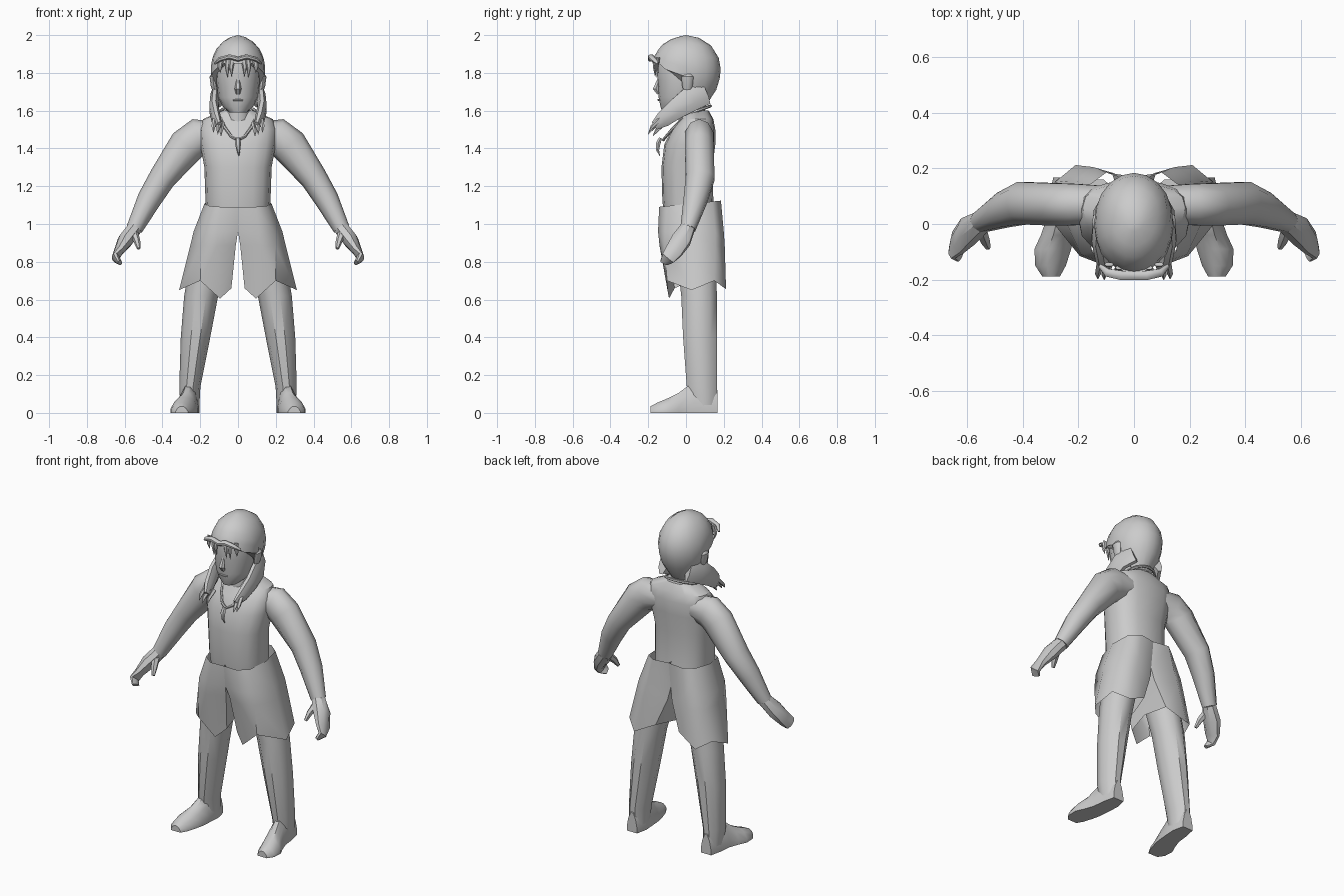
import bpy, bmesh, math
from mathutils import Vector

grey = bpy.data.materials.new("plain_grey")
grey.diffuse_color = (0.6, 0.6, 0.6, 1)


def finish(name, rings, mirror=False, caps=True, angle=40):
    """Skin a list of equal-length closed rings and make an object."""
    bm = bmesh.new()
    loops = [[bm.verts.new(p) for p in r] for r in rings]
    n = len(loops[0])
    for lo, hi in zip(loops, loops[1:]):
        for i in range(n):
            j = (i + 1) % n
            bm.faces.new((lo[i], lo[j], hi[j], hi[i]))
    if caps:
        bm.faces.new(loops[0])
        bm.faces.new(loops[-1])
    bmesh.ops.remove_doubles(bm, verts=bm.verts, dist=0.0005)
    bmesh.ops.recalc_face_normals(bm, faces=bm.faces)
    me = bpy.data.meshes.new(name)
    bm.to_mesh(me)
    bm.free()
    for p in me.polygons:
        p.use_smooth = True
    me.set_sharp_from_angle(angle=math.radians(angle))
    me.materials.append(grey)
    ob = bpy.data.objects.new(name, me)
    bpy.context.collection.objects.link(ob)
    if mirror:
        ob.modifiers.new("mirror", 'MIRROR').use_mirror_merge = False
    return ob


def stack(name, rows, n=16, power=1.0, **kw):
    """Horizontal oval rings: (z, centre x, half width, y front, y back)."""
    rings = []
    for z, cx, rx, y0, y1 in rows:
        ring = []
        for i in range(n):
            a = math.tau * i / n
            c, s = math.cos(a), math.sin(a)
            c = math.copysign(abs(c) ** power, c)
            s = math.copysign(abs(s) ** power, s)
            ring.append((cx + rx * c, (y0 + y1) / 2 + (y1 - y0) / 2 * s, z))
        rings.append(ring)
    return finish(name, rings, **kw)


def tube(name, rows, n=8, hint=(0, 1, 0), **kw):
    """Oval tube along a path: (x, y, z, radius along hint, radius across)."""
    pts = [Vector(r[:3]) for r in rows]
    rings = []
    for k, r in enumerate(rows):
        d = (pts[min(k + 1, len(pts) - 1)] - pts[max(k - 1, 0)]).normalized()
        u = Vector(hint)
        u = (u - d * u.dot(d)).normalized()
        v = d.cross(u)
        rings.append([pts[k] + u * r[3] * math.cos(math.tau * (i + .5) / n)
                      + v * r[4] * math.sin(math.tau * (i + .5) / n) for i in range(n)])
    return finish(name, rings, **kw)


# torso, rising into the neck base
stack("torso", [(1.04, 0, .165, -.115, .15), (1.12, 0, .172, -.125, .145),
                (1.30, 0, .178, -.13, .14), (1.42, 0, .20, -.115, .155),
                (1.50, 0, .205, -.075, .155), (1.555, 0, .185, -.03, .145),
                (1.60, 0, .085, -.01, .12)], power=.8)
stack("neck", [(1.52, 0, .07, -.04, .11), (1.68, 0, .06, -.04, .09)], n=12)

# arms, hands and thumbs
tube("arm", [(.10, .07, 1.47, .07, .07), (.21, .07, 1.46, .078, .10),
             (.27, .07, 1.415, .08, .098), (.40, .075, 1.245, .08, .072),
             (.47, .05, 1.13, .066, .064), (.548, .01, .975, .042, .044)],
     n=10, mirror=True)
tube("hand", [(.545, .01, .98, .04, .042), (.595, -.025, .915, .055, .043),
              (.632, -.065, .855, .05, .026), (.648, -.095, .82, .04, .02),
              (.625, -.115, .795, .025, .012)], mirror=True)
tube("thumb", [(.555, -.01, .96, .025, .025), (.535, -.06, .91, .02, .018),
               (.525, -.085, .87, .01, .01)], n=6, mirror=True)

# shorts: half a waist flowing into one leg with a jagged hem
waist = [(0, -.14), (.09, -.142), (.15, -.1), (.178, .02),
         (.16, .14), (.1, .185), (0, .17), (0, .02)]
hip = [(0, -.125), (.11, -.148), (.19, -.11), (.235, .02),
       (.215, .155), (.13, .2), (0, .15), (0, .02)]
crotch = [(.012, -.10), (.11, -.14), (.195, -.115), (.253, .025),
          (.235, .155), (.15, .205), (.015, .16), (.012, .03)]
hem = [(.035, -.06, .66), (.095, -.09, .605), (.2, -.10, .70), (.312, .03, .65),
       (.285, .15, .70), (.21, .212, .655), (.08, .185, .72), (.035, .05, .71)]
finish("shorts", [[(x, y, 1.107 + .1 * (y - .02)) for x, y in waist],
                  [(x, y, .96) for x, y in hip],
                  [(x, y, .885) for x, y in crotch], hem],
       mirror=True, caps=False, angle=50)

# legs
stack("leg", [(.03, .255, .05, .02, .165), (.14, .255, .056, .0, .168),
              (.40, .225, .078, -.02, .168), (.62, .195, .09, -.03, .168),
              (.88, .14, .10, -.06, .165)], n=10, mirror=True)

# feet: upright slices running from heel to toe, turned outwards
foot = []
for y, cx, w, h in [(.168, .255, .035, .12), (.10, .255, .05, .15), (.02, .262, .052, .15),
                    (-.04, .275, .06, .105), (-.09, .292, .066, .08),
                    (-.15, .30, .055, .055), (-.188, .298, .032, .035)]:
    foot.append([(cx + w * a, y, h * b) for a, b in
                 ((-1, .0), (-1, .25), (-.7, .7), (-.25, 1), (.25, 1), (.7, .7), (1, .25), (1, .0))])
finish("foot", foot, mirror=True, angle=45)

# face and nose
stack("face", [(1.59, 0, .045, -.125, .0), (1.62, 0, .08, -.135, .05),
               (1.67, 0, .105, -.145, .09), (1.76, 0, .115, -.15, .10),
               (1.84, 0, .12, -.158, .10), (1.90, 0, .11, -.145, .10)])
tube("nose", [(0, -.14, 1.77, .01, .008), (0, -.16, 1.715, .018, .018),
              (0, -.145, 1.69, .01, .012)], n=6)
tube("lips", [(-.025, -.14, 1.655, .005, .004), (0, -.146, 1.657, .006, .006),
              (.025, -.14, 1.655, .005, .004)], n=6)
stack("ear", [(1.69, .118, .012, -.01, .02), (1.73, .128, .016, -.02, .035),
              (1.78, .134, .017, -.025, .04), (1.795, .128, .012, -.01, .03)],
      n=8, mirror=True)

# hair cap: columns run from the crown down to a hairline that drops behind the ears
PROFILE = [(2.0, 0), (1.985, .38), (1.945, .72), (1.88, .94), (1.82, 1),
           (1.77, .97), (1.71, .87), (1.62, .55)]


def spread(z):
    for (za, fa), (zb, fb) in zip(PROFILE, PROFILE[1:]):
        if z >= zb:
            return fa + (fb - fa) * (za - z) / (za - zb)
    return PROFILE[-1][1]


hair = []
for za, _ in PROFILE:
    ring = []
    for i in range(20):
        a = math.tau * i / 20
        s = math.sin(a)
        low = 1.78 - .065 * s if s < .05 else max(1.62, 1.78 - .3 * s)
        if s < -.7:
            low = 1.85
        z = 2 - (2 - za) * (2 - low) / .38
        f = spread(z)
        ring.append((.145 * f * math.cos(a), .184 * f * s, z))
    hair.append(ring)
finish("hair_cap", hair, angle=60)

# side locks sweeping forward, with ragged tips
tube("side_lock", [(.085, .10, 1.695, .025, .07), (.122, .03, 1.665, .026, .072),
                   (.128, -.05, 1.61, .026, .058), (.115, -.12, 1.555, .026, .046),
                   (.10, -.165, 1.52, .016, .026)], hint=(1, 0, 0), mirror=True)
for k, (x, y, z) in enumerate([(.13, -.198, 1.485), (.107, -.20, 1.475), (.09, -.175, 1.465)]):
    tube(f"lock_tip_{k}", [(x - .008, y + .06, z + .07, .014, .014), (x, y + .02, z + .03, .011, .011),
                           (x, y, z, .001, .001)], n=5, mirror=True)

# wavy fringe roll across the brow and the strands hanging under it
tube("brow_roll", [(-.122, -.15, 1.85, .008, .006), (-.095, -.175, 1.872, .016, .013),
                   (-.045, -.185, 1.885, .018, .014), (0, -.185, 1.872, .018, .014),
                   (.045, -.185, 1.885, .018, .014), (.095, -.175, 1.872, .016, .013),
                   (.122, -.15, 1.85, .008, .006)])
for k, (x, tip) in enumerate([(.03, 1.78), (.052, 1.775), (.09, 1.80)]):
    y = -.172 + x * .3
    tube(f"fringe_strand_{k}", [(x, y, 1.88, .008, .017), (x + .006, y - .006, 1.83, .007, .012),
                                (x + .004, y, tip, .001, .001)], n=6, mirror=True)

# necklace cord and tooth pendant
cord = []
for i in range(17):
    a = math.tau * i / 16
    s = math.cos(a)
    drop = max(0, s) ** 2
    cord.append((.10 * math.sin(a) * (1 - .1 * drop), .025 - .105 * s - .04 * drop,
                 1.585 - .04 * s - .10 * drop, .008, .008))
tube("necklace_cord", cord, n=6, hint=(0, .3, 1))
tube("tooth_pendant", [(0, -.135, 1.455, .010, .012), (0, -.148, 1.425, .014, .016),
                       (.002, -.15, 1.39, .009, .010), (.005, -.138, 1.36, .001, .001)], n=6)
